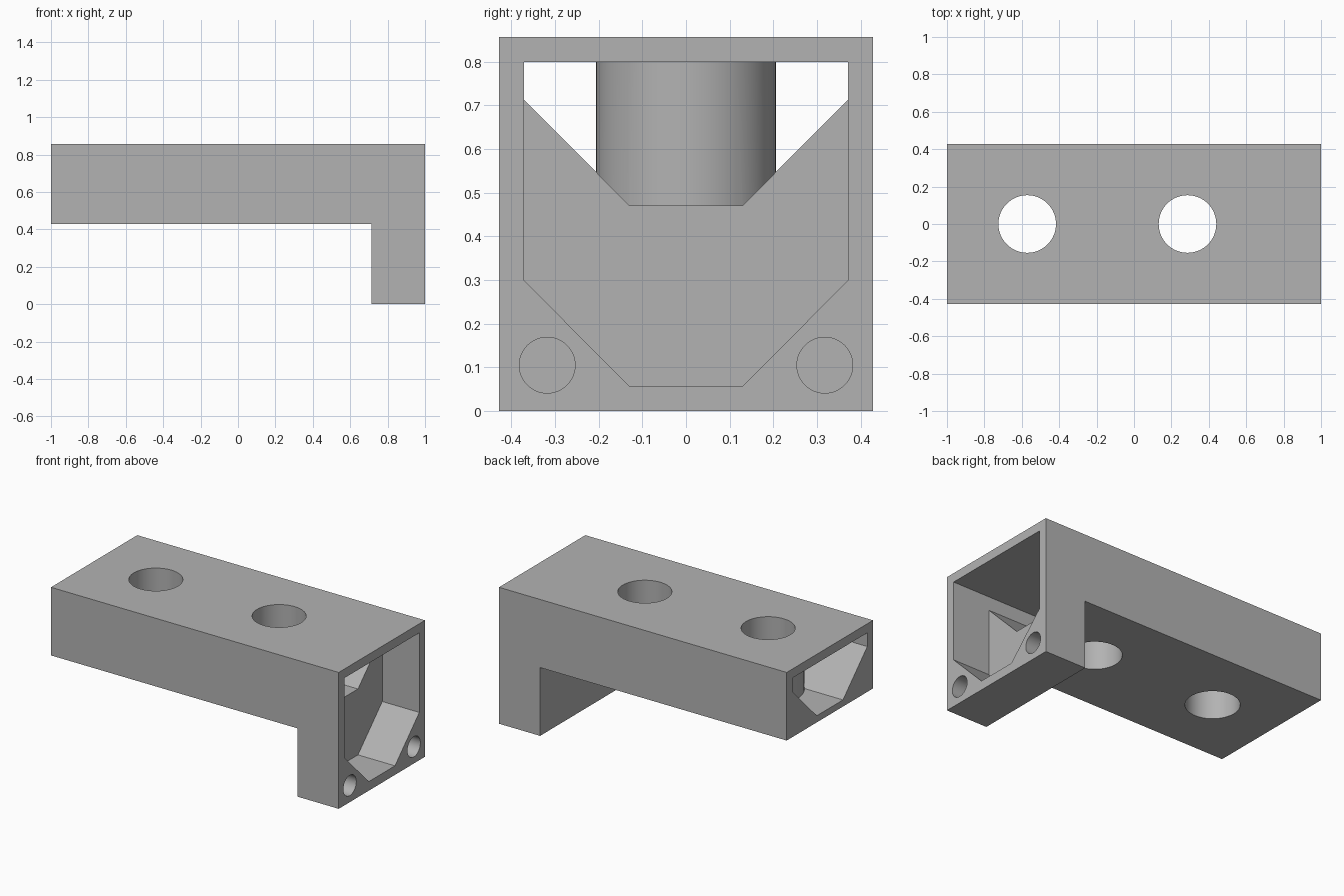
import bpy
import bmesh
import math
from mathutils import Matrix

cube = bpy.data.objects.get("Cube")
if cube:
    bpy.data.objects.remove(cube, do_unlink=True)

grey = bpy.data.materials.new("mid grey")
grey.use_nodes = True
grey.diffuse_color = (0.45, 0.45, 0.45, 1)
grey.node_tree.nodes["Principled BSDF"].inputs["Base Color"].default_value = (0.45, 0.45, 0.45, 1)

WIDTH, HEIGHT = 0.857, 0.857
WALL = 0.057
POCKET_BACK = 0.743


def add_object(name, bm):
    bmesh.ops.recalc_face_normals(bm, faces=bm.faces)
    mesh = bpy.data.meshes.new(name)
    bm.to_mesh(mesh)
    bm.free()
    mesh.materials.append(grey)
    obj = bpy.data.objects.new(name, mesh)
    bpy.context.collection.objects.link(obj)
    return obj


def prism(name, points, offset):
    """Extrude a closed outline of 3D points along an offset."""
    bm = bmesh.new()
    face = bm.faces.new([bm.verts.new(p) for p in points])
    ext = bmesh.ops.extrude_face_region(bm, geom=[face], use_keep_orig=True)
    moved = [g for g in ext["geom"] if isinstance(g, bmesh.types.BMVert)]
    bmesh.ops.translate(bm, verts=moved, vec=offset)
    return add_object(name, bm)


def cylinder(name, radius, depth, centre, along_x=False, sides=64):
    bm = bmesh.new()
    turn = Matrix.Rotation(math.pi / 2, 4, 'Y') if along_x else Matrix()
    bmesh.ops.create_cone(bm, cap_ends=True, segments=sides, radius1=radius,
                          radius2=radius, depth=depth,
                          matrix=Matrix.Translation(centre) @ turn)
    return add_object(name, bm)


def combine(target, tool, operation):
    mod = target.modifiers.new(operation.lower(), 'BOOLEAN')
    mod.operation = operation
    mod.solver = 'EXACT'
    mod.object = tool
    bpy.context.view_layer.objects.active = target
    bpy.ops.object.modifier_apply(modifier=mod.name)
    bpy.data.objects.remove(tool, do_unlink=True)


def channel(name, floor, shoulder, x0, x1):
    """Flat-topped channel with two sloping lower corners."""
    half, flat, top = WIDTH / 2 - WALL, 0.13, HEIGHT - WALL
    side = [(flat, floor), (half, shoulder), (half, top)]
    outline = side + [(-y, z) for y, z in reversed(side)]
    return prism(name, [(x0, y, z) for y, z in outline], (x1 - x0, 0, 0))


# L-shaped outer body
profile = [(-1, 0.429), (0.714, 0.429), (0.714, 0), (1, 0), (1, HEIGHT), (-1, HEIGHT)]
body = prism("bracket_body", [(x, -WIDTH / 2, z) for x, z in profile], (0, WIDTH, 0))

# Long tunnel through the arm and deeper pocket in the leg
combine(body, channel("tunnel_cutter", 0.471, 0.714, -1.1, 0.9), 'DIFFERENCE')
combine(body, channel("pocket_cutter", WALL, 0.30, POCKET_BACK, 1.1), 'DIFFERENCE')

# Round sleeves across the tunnel, bored through
for x in (-0.571, 0.286):
    combine(body, cylinder("sleeve", 0.206, 0.38, (x, 0, 0.64)), 'UNION')
    combine(body, cylinder("bore_cutter", 0.154, 1.0, (x, 0, 0.64)), 'DIFFERENCE')

# Two blind holes in the foot of the leg
for y in (-0.318, 0.318):
    depth = 1.1 - POCKET_BACK
    combine(body, cylinder("foot_hole_cutter", 0.064, depth,
                           (POCKET_BACK + depth / 2, y, 0.105), True, 48), 'DIFFERENCE')

bpy.ops.object.select_all(action='DESELECT')
body.select_set(True)
bpy.context.view_layer.objects.active = body
bpy.ops.object.shade_smooth_by_angle(angle=math.radians(30))
